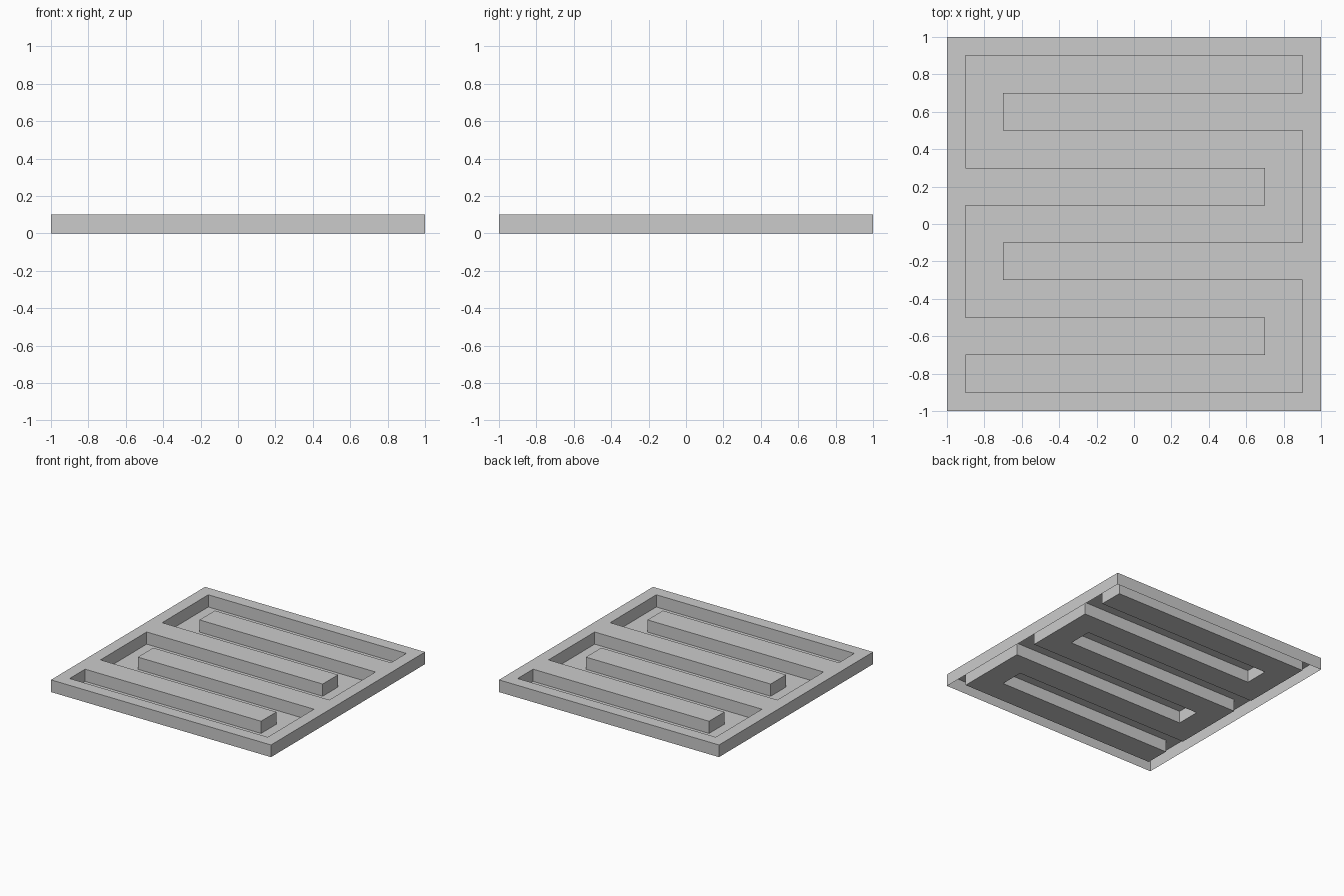
import bpy, bmesh

if "Cube" in bpy.data.objects:
    bpy.data.objects.remove(bpy.data.objects["Cube"])

HEIGHT = 0.1

# Half of the serpentine channel outline; the rest is its half-turn copy
half = [(-0.9, 0.9), (0.9, 0.9)]
for y in (0.6, -0.2):
    half += [(0.9, y + 0.1), (-0.7, y + 0.1), (-0.7, y - 0.1), (0.9, y - 0.1)]
channel = half + [(-x, -y) for x, y in half]
square = [(-1, -1), (1, -1), (1, 1), (-1, 1)]

bm = bmesh.new()


def add_wall(points):
    """Upright wall along a closed outline; returns bottom verts and top edges."""
    low = [bm.verts.new((x, y, 0)) for x, y in points]
    high = [bm.verts.new((x, y, HEIGHT)) for x, y in points]
    n = len(points)
    for i in range(n):
        j = (i + 1) % n
        bm.faces.new((low[i], low[j], high[j], high[i]))
    rim = [bm.edges.get((high[i], high[(i + 1) % n])) for i in range(n)]
    return low, rim


# Outer sides (open underneath), channel sides and channel floor
_, outer_rim = add_wall(square)
floor_verts, channel_rim = add_wall(channel)
floor = bm.faces.new(floor_verts)

# Top surface between the outer edge and the channel, merged to flat faces
fill = bmesh.ops.triangle_fill(bm, edges=outer_rim + channel_rim,
                               use_beauty=True, normal=(0, 0, 1))
bmesh.ops.recalc_face_normals(bm, faces=bm.faces[:])
floor.normal_update()
if floor.normal.z < 0:
    bmesh.ops.reverse_faces(bm, faces=bm.faces[:])

mesh = bpy.data.meshes.new("channel_plate")
bm.to_mesh(mesh)
bm.free()
plate = bpy.data.objects.new("channel_plate", mesh)
bpy.context.collection.objects.link(plate)
